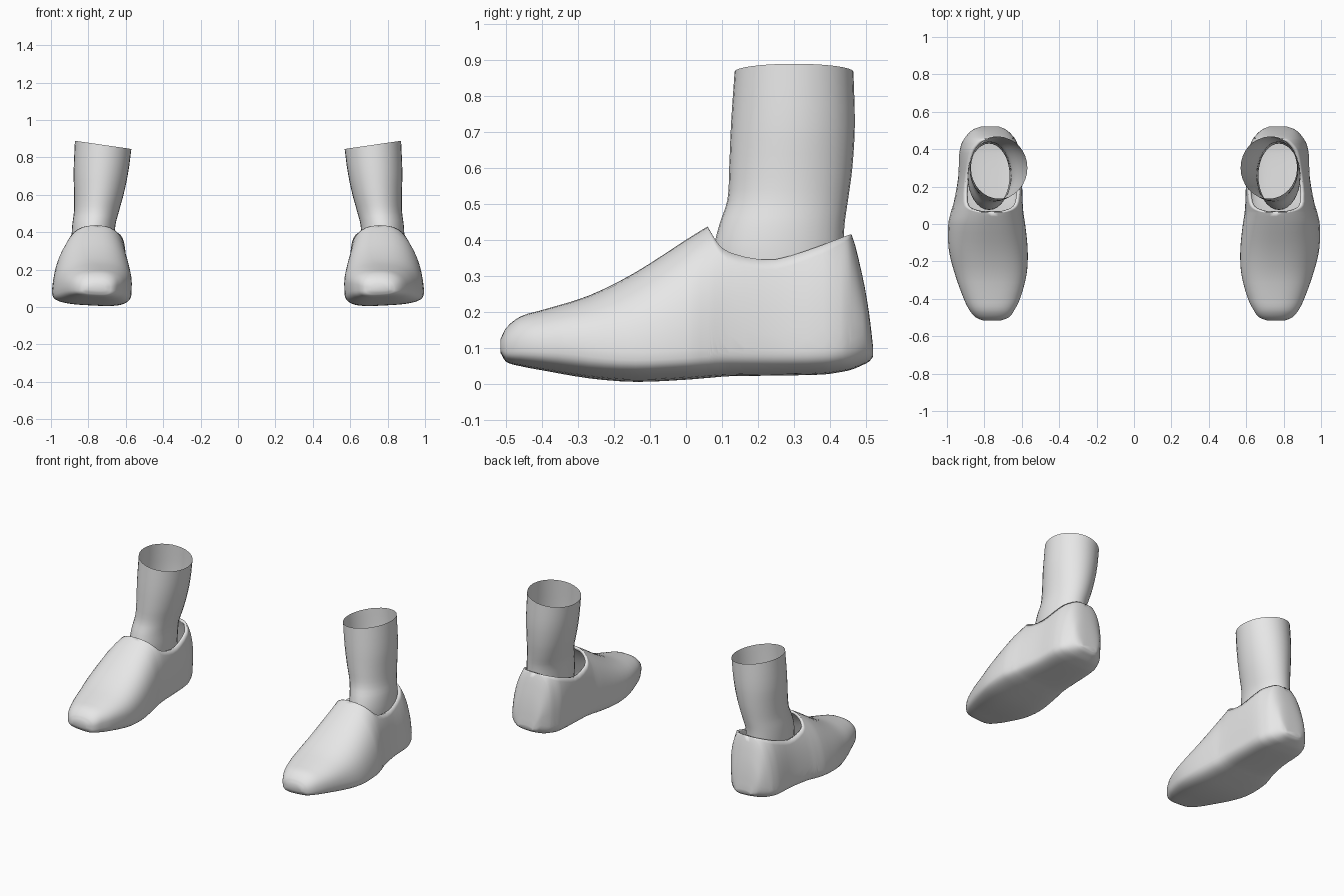
import bpy
import bmesh
import math

# Remove the default cube only
cube = bpy.data.objects.get("Cube")
if cube:
    bpy.data.objects.remove(cube, do_unlink=True)

grey = bpy.data.materials.new("plain grey")
grey.use_nodes = True
COLOUR = (0.8, 0.8, 0.8, 1)
grey.diffuse_color = COLOUR
grey.node_tree.nodes["Principled BSDF"].inputs["Base Color"].default_value = COLOUR

# Shoe stations: y, inner x, outer x, underside z, top z
SHOE = [
    (-.515, .71, .81, .085, .125),
    (-.50, .67, .845, .06, .155),
    (-.46, .64, .88, .047, .187),
    (-.40, .61, .91, .035, .205),
    (-.27, .575, .957, .012, .245),
    (-.14, .57, .99, .002, .31),
    (0, .585, .993, .008, .40),
    (.06, .595, .98, .013, .437),
    (.12, .60, .963, .018, .47),
    (.25, .605, .94, .02, .50),
    (.38, .612, .934, .023, .485),
    (.43, .628, .922, .03, .45),
    (.46, .643, .905, .037, .415),
    (.49, .668, .88, .05, .30),
    (.508, .69, .855, .06, .20),
    (.52, .72, .82, .075, .10),
]
# Collar height along the shoe: y, z
COLLAR = [(.06, .437), (.08, .403), (.10, .378), (.14, .358), (.24, .345),
          (.34, .372), (.45, .413), (.47, .418)]
# Leg rings: z, inner x, outer x, front y, back y
LEG = [
    (.25, .665, .885, .085, .43),
    (.36, .66, .89, .075, .437),
    (.44, .655, .886, .092, .44),
    (.51, .637, .877, .115, .45),
    (.60, .612, .876, .12, .462),
    (.72, .587, .879, .125, .469),
    (.867, .57, .872, .135, .465),
]


def sample(table, t):
    """Smooth curve through the rows of a table, keyed by first column."""
    last = len(table) - 1
    i = 0
    while i < last - 1 and t > table[i + 1][0]:
        i += 1
    a, b = table[i], table[i + 1]
    before, after = table[max(i - 1, 0)], table[min(i + 2, last)]
    h = b[0] - a[0]
    s = min(max((t - a[0]) / h, 0), 1)
    out = []
    for k in range(1, len(a)):
        m0 = (b[k] - before[k]) / (b[0] - before[0]) * h
        m1 = (after[k] - a[k]) / (after[0] - a[0]) * h
        out.append((2*s**3 - 3*s**2 + 1) * a[k] + (s**3 - 2*s**2 + s) * m0
                   + (3*s**2 - 2*s**3) * b[k] + (s**3 - s**2) * m1)
    return out


def stations(table, cuts):
    keys = [row[0] for row in table]
    steps = [a + (b - a) * k / cuts for a, b in zip(keys, keys[1:]) for k in range(cuts)]
    return steps + keys[-1:]


def spow(v, p):
    return math.copysign(abs(v) ** p, v)


def shoe_section(y, count=48):
    """Rounded cross-section, left open above the collar line."""
    xi, xo, zb, zt = sample(SHOE, y)
    cx, hw = (xi + xo) / 2, (xo - xi) / 2
    zw = zb + min(.085, (zt - zb) * .42)
    start = 0
    if y > COLLAR[0][0]:
        rim = sample(COLLAR, y)[0]
        if rim < zt:
            start = math.acos(((rim - zw) / (zt - zw)) ** 1.2)
    points = []
    for j in range(count + 1):
        a = start + (2 * math.pi - 2 * start) * j / count
        s, c = math.sin(a), math.cos(a)
        power = 2 / 2.4 if c > 0 else 2 / 3.2
        x = cx + hw * spow(s, power)
        z = zw + (zt - zw if c > 0 else zw - zb) * spow(c, power)
        if c > 0:
            x -= .08 * (z - zw)
        else:
            z += .05 * (x - cx + hw * .6) * -c
        points.append((x, y, max(z, 0)))
    return points


def leg_ring(z, count=32):
    xi, xo, yf, yb = sample(LEG, z)
    top = max(0, (z - .72) / (LEG[-1][0] - .72))
    ring = []
    for j in range(count + 1):
        a = 2 * math.pi * j / count
        x = (xi + xo) / 2 + (xo - xi) / 2 * math.cos(a)
        y = (yf + yb) / 2 + (yb - yf) / 2 * math.sin(a)
        ring.append((x, y, z + top * .022 * math.cos(a)))
    return ring


def loft(name, rows, thickness=0, capped=False):
    bm = bmesh.new()
    grid = [[bm.verts.new(p) for p in row] for row in rows]
    for r0, r1 in zip(grid, grid[1:]):
        for j in range(len(r0) - 1):
            bm.faces.new((r0[j], r0[j + 1], r1[j + 1], r1[j]))
    if capped:
        bm.faces.new(grid[0][:0:-1])
        bm.faces.new(grid[-1][:-1])
    bmesh.ops.remove_doubles(bm, verts=bm.verts, dist=.0003)
    for f in bm.faces:
        f.smooth = True
    mesh = bpy.data.meshes.new(name)
    bm.to_mesh(mesh)
    bm.free()
    mesh.materials.append(grey)
    obj = bpy.data.objects.new(name, mesh)
    bpy.context.collection.objects.link(obj)
    mirror = obj.modifiers.new("other side", 'MIRROR')
    mirror.use_mirror_merge = False
    if thickness:
        shell = obj.modifiers.new("wall", 'SOLIDIFY')
        shell.thickness = thickness
        shell.offset = -1
    return obj


# Pair of slip-on shoes, with extra stations where the collar opens
ys = sorted(set(stations(SHOE, 3) + [.063, .067, .073, .09, .435, .445, .453, .457]))
loft("shoes", [shoe_section(y) for y in ys], thickness=.016, capped=True)

# Pair of open lower legs rising from the shoes
loft("lower_legs", [leg_ring(z) for z in stations(LEG, 3)])
